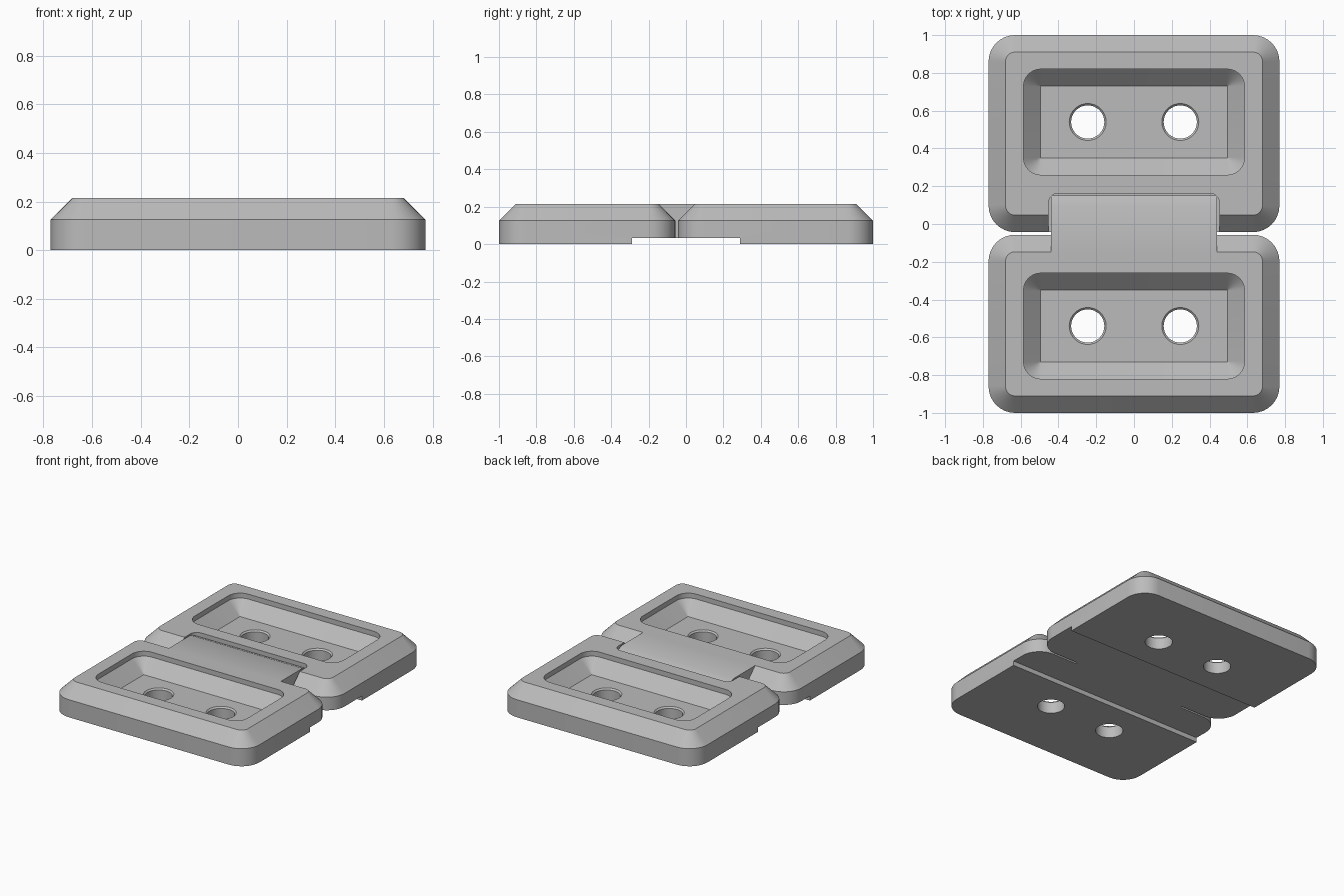
import bpy, bmesh, math
from mathutils import Vector

if "Cube" in bpy.data.objects:
    bpy.data.objects.remove(bpy.data.objects["Cube"], do_unlink=True)

grey = bpy.data.materials.new("plain_grey")
grey.use_nodes = True
grey.diffuse_color = (0.5, 0.5, 0.5, 1)
grey.node_tree.nodes["Principled BSDF"].inputs["Base Color"].default_value = (0.5, 0.5, 0.5, 1)


def loft(name, rings):
    """Solid through a stack of matching closed rings of points."""
    bm = bmesh.new()
    loops = [[bm.verts.new(p) for p in ring] for ring in rings]
    n = len(loops[0])
    for low, high in zip(loops, loops[1:]):
        for i in range(n):
            j = (i + 1) % n
            bm.faces.new((low[i], low[j], high[j], high[i]))
    bm.faces.new(loops[0][::-1])
    bm.faces.new(loops[-1])
    bmesh.ops.recalc_face_normals(bm, faces=bm.faces)
    mesh = bpy.data.meshes.new(name)
    bm.to_mesh(mesh)
    bm.free()
    mesh.materials.append(grey)
    ob = bpy.data.objects.new(name, mesh)
    bpy.context.collection.objects.link(ob)
    return ob


def rounded(half_x, y0, y1, radius, z, inset=0.0, steps=8):
    """Ring of a rounded rectangle, offset inwards by inset."""
    r = radius - inset
    cx = half_x - radius
    centres = ((cx, y1 - radius), (-cx, y1 - radius), (-cx, y0 + radius), (cx, y0 + radius))
    ring = []
    for k, (x, y) in enumerate(centres):
        for s in range(steps + 1):
            a = math.pi / 2 * (k + s / steps)
            ring.append(Vector((x + r * math.cos(a), y + r * math.sin(a), z)))
    return ring


def circle(x, y, r, z, n=32):
    return [Vector((x + r * math.cos(2 * math.pi * i / n),
                    y + r * math.sin(2 * math.pi * i / n), z)) for i in range(n)]


def combine(target, other, operation):
    """Apply a boolean and remove the helper."""
    mod = target.modifiers.new("combine", 'BOOLEAN')
    mod.operation, mod.solver, mod.object = operation, 'EXACT', other
    bpy.context.view_layer.objects.active = target
    bpy.ops.object.modifier_apply(modifier=mod.name)
    bpy.data.objects.remove(other, do_unlink=True)


TOP, EDGE, SLOPE, FLOOR = 0.215, 0.125, 0.09, 0.09


def plate(name, y0, y1, pocket_y):
    """Chamfered plate with a sloped pocket and two screw holes."""
    def outline(z, inset=0.0):
        return rounded(0.77, y0, y1, 0.14, z, inset)
    body = loft(name, [outline(0), outline(EDGE), outline(TOP, SLOPE)])

    def pocket_ring(z, inset=0.0):
        return rounded(0.585, pocket_y - 0.28, pocket_y + 0.28, 0.092, z, inset)
    pocket = loft("pocket_cutter", [pocket_ring(FLOOR, SLOPE),
                                    pocket_ring(FLOOR + SLOPE), pocket_ring(TOP + 0.1)])
    combine(body, pocket, 'DIFFERENCE')
    for x in (-0.245, 0.245):
        hole = loft("hole_cutter", [circle(x, pocket_y, r, z) for r, z in
                                    ((0.088, -0.1), (0.088, FLOOR - 0.01), (0.098, FLOOR), (0.098, 0.3))])
        combine(body, hole, 'DIFFERENCE')
    return body


front = plate("hinged_plate", -1.0, -0.057, -0.54)
back = plate("back_plate", -0.043, 1.0, 0.54)

# Recess in the back plate that receives the tongue
recess = loft("recess_cutter", [rounded(0.452, -0.3, 0.162, 0.05, z) for z in (EDGE, TOP + 0.1)])
combine(back, recess, 'DIFFERENCE')

# Bridging tongue with a sloped lip
profile = ((-0.2, 0.02), (0.152, 0.02), (0.152, 0.19), (0.095, TOP), (-0.2, TOP))
tongue = loft("tongue", [[Vector((x, y, z)) for y, z in profile] for x in (-0.44, 0.44)])
combine(front, tongue, 'UNION')
combine(front, back, 'UNION')

# Shallow channel across the underside
channel = loft("channel_cutter", [[Vector((x, y, z)) for x, y in
                                   ((-1, -0.29), (1, -0.29), (1, 0.29), (-1, 0.29))] for z in (-0.1, 0.032)])
combine(front, channel, 'DIFFERENCE')

bpy.ops.object.select_all(action='DESELECT')
front.select_set(True)
bpy.context.view_layer.objects.active = front
bpy.ops.object.shade_smooth_by_angle(angle=math.radians(25))
